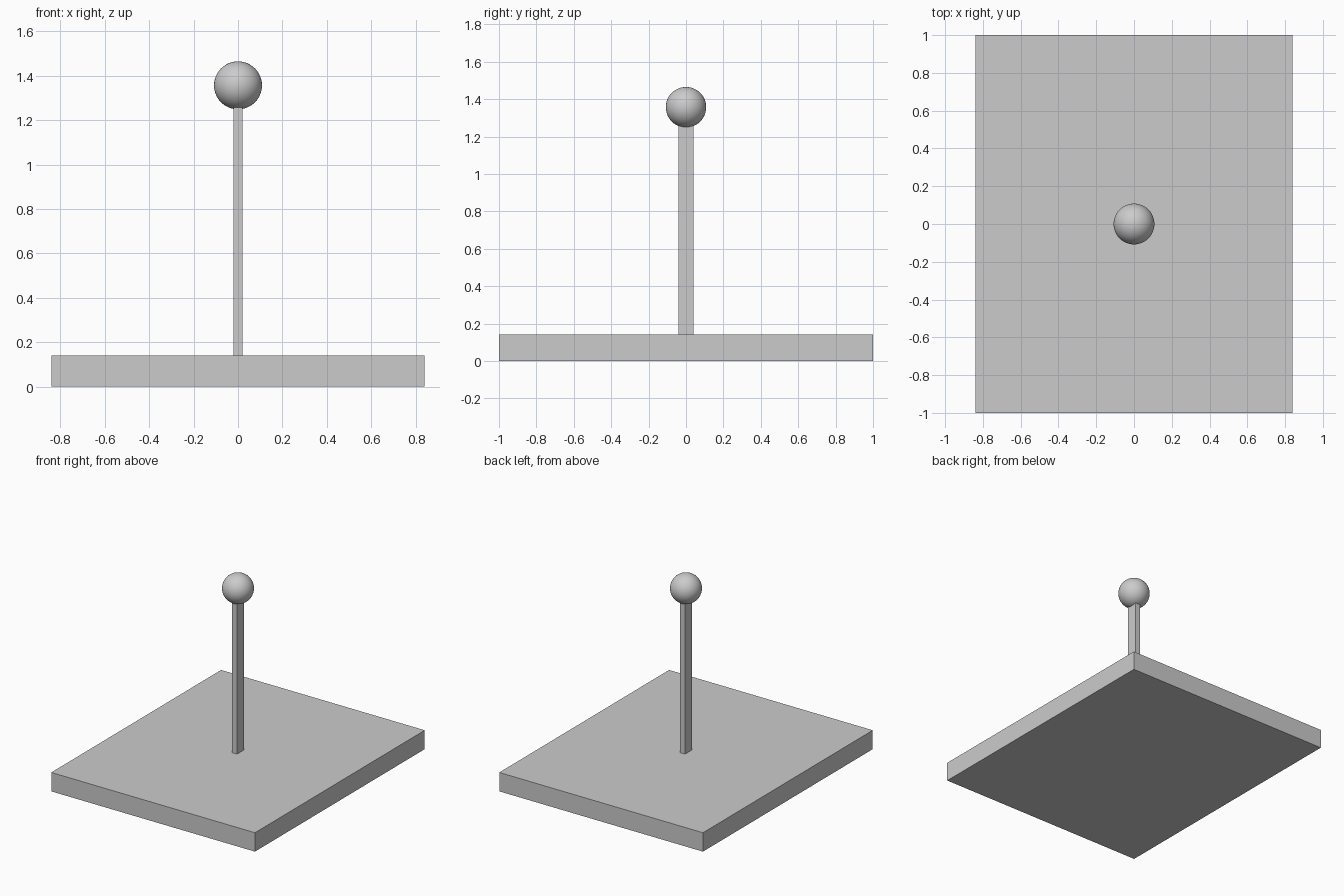
import bpy

if "Cube" in bpy.data.objects:
    bpy.data.objects.remove(bpy.data.objects["Cube"])


def box(name, size, z0, z1):
    """Axis-aligned box centred on x = y = 0."""
    bpy.ops.mesh.primitive_cube_add(size=1, location=(0, 0, (z0 + z1) / 2))
    obj = bpy.context.object
    obj.name = name
    obj.scale = (size[0], size[1], z1 - z0)
    bpy.ops.object.transform_apply(location=False, rotation=False, scale=True)
    return obj


# Flat rectangular base
box("base", (1.68, 2.0), 0.0, 0.141)

# Slim rectangular post, ending just inside the ball
box("post", (0.04, 0.08), 0.141, 1.26)

# Smooth ball on top
bpy.ops.mesh.primitive_uv_sphere_add(segments=48, ring_count=24, radius=0.108,
                                     location=(0, 0, 1.357))
bpy.context.object.name = "ball"
bpy.ops.object.shade_smooth()
